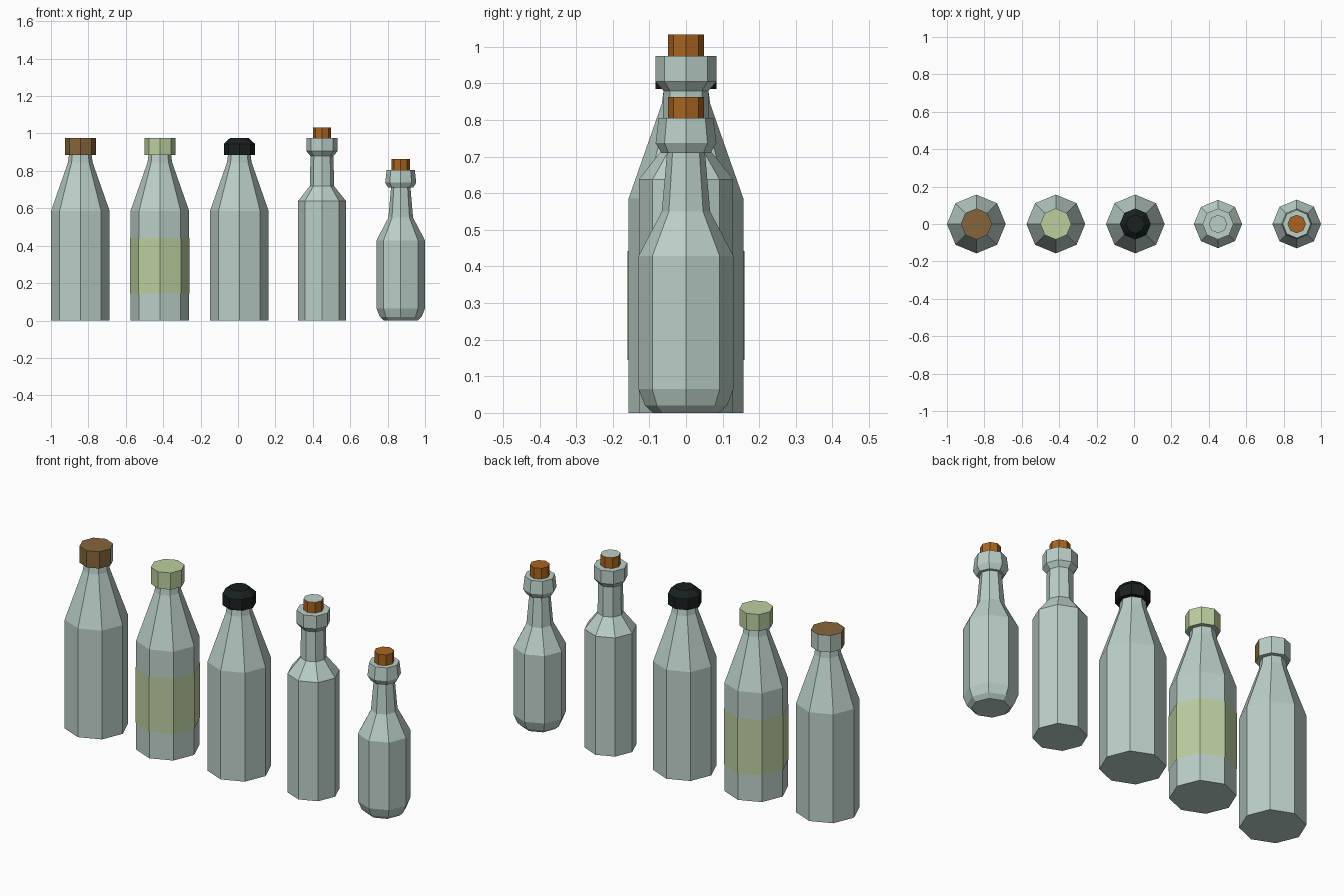
import bpy, bmesh
from math import cos, sin, pi

if "Cube" in bpy.data.objects:
    bpy.data.objects.remove(bpy.data.objects["Cube"])

SIDES = 8


def material(name, rgb):
    m = bpy.data.materials.new(name)
    m.diffuse_color = (*rgb, 1)
    m.use_nodes = True
    m.node_tree.nodes["Principled BSDF"].inputs["Base Color"].default_value = m.diffuse_color
    return m


GLASS = material("glass", (0.50, 0.63, 0.58))
GREEN = material("pale_green", (0.51, 0.62, 0.35))
BROWN = material("brown", (0.24, 0.13, 0.045))
BLACK = material("black", (0.01, 0.014, 0.014))
CORK = material("cork", (0.40, 0.13, 0.015))


def lathe(name, x, profile, mats, caps=True, pick=None):
    """Revolve (radius, z) rings into an 8-sided flat-faced part."""
    bm = bmesh.new()
    rings = [[bm.verts.new((r * cos(2 * pi * i / SIDES), r * sin(2 * pi * i / SIDES), z))
              for i in range(SIDES)] for r, z in profile]
    for a, b in zip(rings, rings[1:]):
        for i in range(SIDES):
            j = (i + 1) % SIDES
            bm.faces.new((a[i], a[j], b[j], b[i]))
    if caps:
        bm.faces.new(rings[0][::-1])
        bm.faces.new(rings[-1])
    bm.normal_update()
    if pick:
        for f in bm.faces:
            f.material_index = pick(f)
    me = bpy.data.meshes.new(name)
    bm.to_mesh(me)
    bm.free()
    for m in mats:
        me.materials.append(m)
    ob = bpy.data.objects.new(name, me)
    ob.location.x = x
    bpy.context.collection.objects.link(ob)
    return ob


# Three large bottles with tapered shoulders
milk = [(0.157, 0), (0.157, 0.585), (0.066, 0.845), (0.06, 0.89)]
X = (-0.843, -0.418, 0.007)
for n, x in zip(("left", "label", "middle"), X):
    lathe(f"{n}_bottle", x, milk, [GLASS])

# Their caps: half-painted brown, green, and bevelled black
cap = [(0.083, 0.885), (0.083, 0.975)]
lathe("brown_cap", X[0], cap, [BROWN, GLASS], pick=lambda f: int(f.normal.y > 0.1 or f.normal.z < -0.5))
lathe("green_cap", X[1], cap, [GREEN])
lathe("black_cap", X[2], [(0.083, 0.885), (0.083, 0.945), (0.05, 0.975)], [BLACK])

# Paper label wrapped round the second bottle
lathe("label", X[1], [(0.1595, 0.145), (0.1595, 0.442)], [GREEN], caps=False)

# Tall bottle with a straight neck and collar
lathe("tall_bottle", 0.449, [(0.129, 0), (0.129, 0.638), (0.064, 0.72), (0.062, 0.88),
                             (0.083, 0.905), (0.083, 0.975)], [GLASS])
lathe("tall_cork", 0.449, [(0.049, 0.97), (0.049, 1.033)], [CORK, GLASS],
      pick=lambda f: int(f.normal.z > 0.5))

# Small bottle with rounded base, tapered neck and collar
lathe("small_bottle", 0.87, [(0.09, 0), (0.112, 0.02), (0.13, 0.065), (0.13, 0.428), (0.066, 0.55),
                             (0.052, 0.71), (0.067, 0.71), (0.083, 0.737), (0.075, 0.805)], [GLASS])
lathe("small_cork", 0.87, [(0.049, 0.80), (0.049, 0.863)], [CORK])
